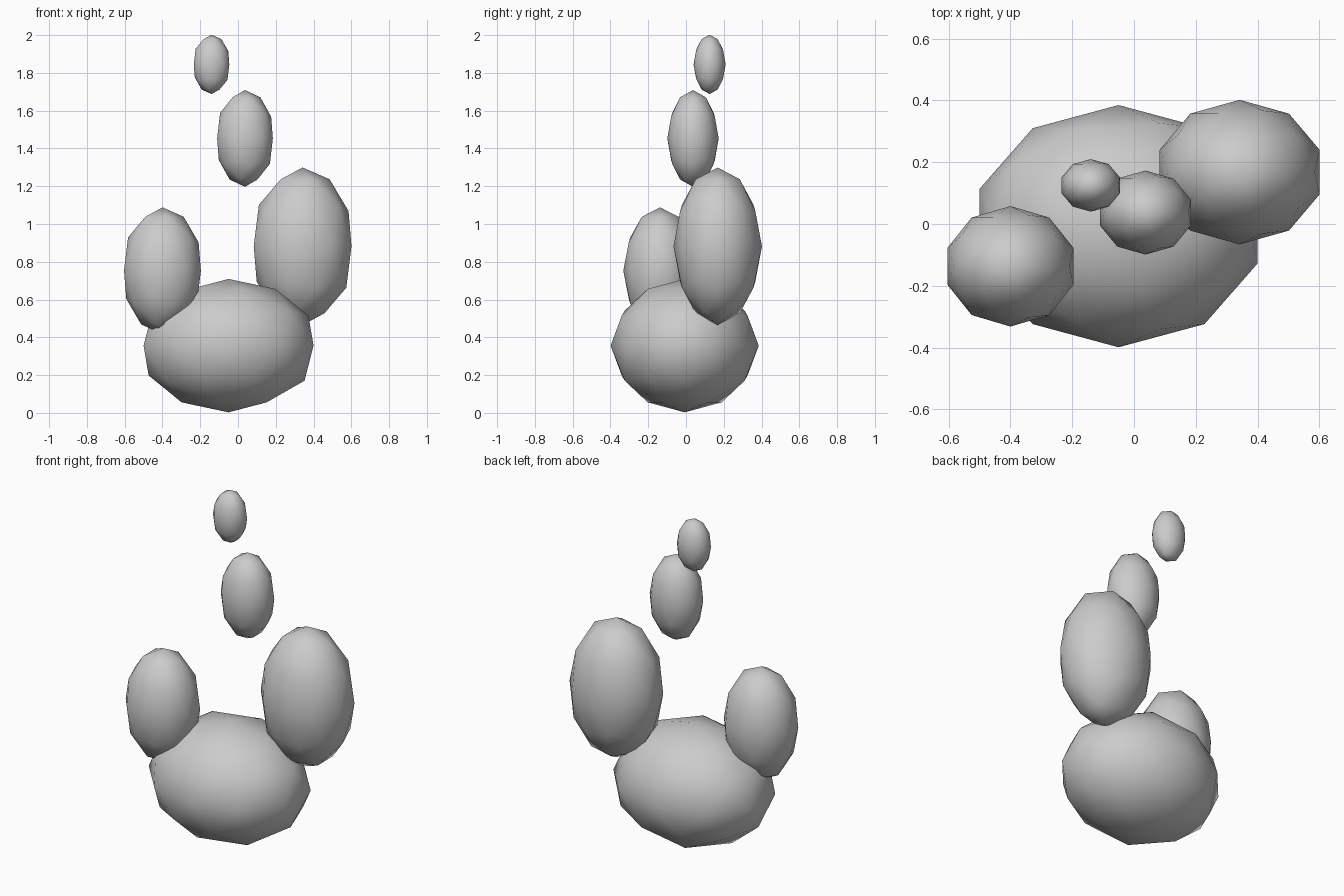
import bpy

# Remove the default cube
cube = bpy.data.objects.get("Cube")
if cube:
    bpy.data.objects.remove(cube, do_unlink=True)

# Single plain grey
GREY = (0.6, 0.6, 0.6, 1.0)
grey = bpy.data.materials.new("plain_grey")
grey.use_nodes = True
grey.diffuse_color = GREY
grey.node_tree.nodes["Principled BSDF"].inputs["Base Color"].default_value = GREY


def puff(name, centre, radii):
    """Low-poly ellipsoid with smooth shading."""
    bpy.ops.mesh.primitive_ico_sphere_add(subdivisions=2, radius=1, location=centre)
    obj = bpy.context.object
    obj.name = name
    obj.scale = radii
    bpy.ops.object.transform_apply(location=False, rotation=False, scale=True)
    bpy.ops.object.shade_smooth()
    obj.data.materials.append(grey)
    return obj


# Wide base mass
puff("base_puff", (-0.05, -0.007, 0.356), (0.473, 0.392, 0.353))

# Two tall puffs rising from the base
puff("right_puff", (-0.4, -0.137, 0.753), (0.214, 0.195, 0.335))
puff("left_puff", (0.342, 0.168, 0.882), (0.272, 0.234, 0.417))

# Floating puffs, shrinking upward
puff("middle_puff", (0.037, 0.037, 1.453), (0.155, 0.136, 0.256))
puff("top_puff", (-0.14, 0.125, 1.845), (0.099, 0.085, 0.157))
